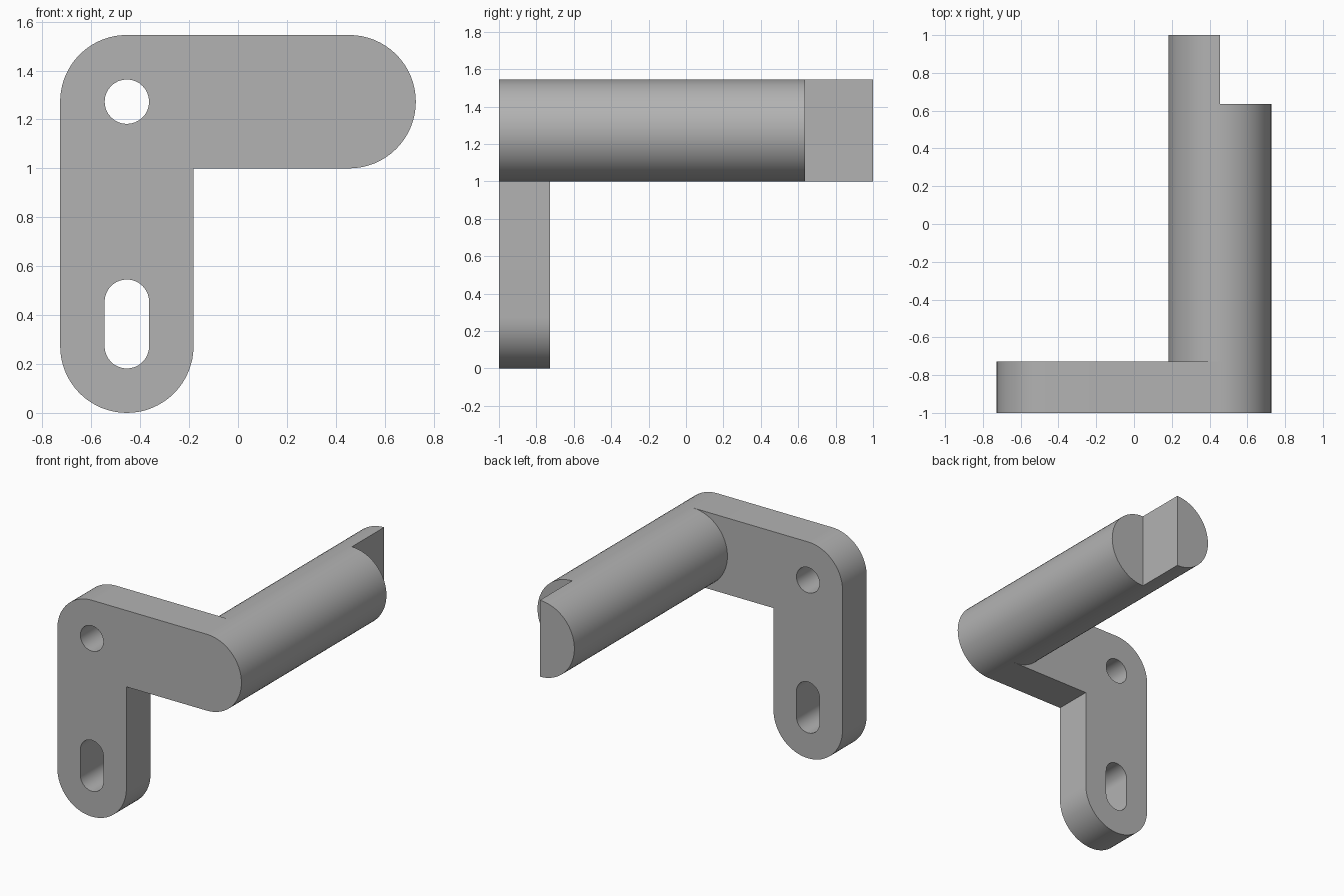
import bpy
import bmesh
from math import cos, sin, radians, pi

cube = bpy.data.objects.get("Cube")
if cube:
    bpy.data.objects.remove(cube, do_unlink=True)

U = 1 / 11                      # design module
R = 3 * U                       # rounded end radius
HOLE = U                        # hole radius
LEFT, RIGHT = -5 * U, 5 * U     # centre lines of leg and rod
LOW, HIGH = R, 14 * U           # centre heights of leg end and arm
BACK = -1 + R                   # rear face of the plate

grey = bpy.data.materials.new("plain grey")
grey.use_nodes = True
colour = (0.45, 0.45, 0.45, 1)
grey.diffuse_color = colour
grey.node_tree.nodes["Principled BSDF"].inputs["Base Color"].default_value = colour


def arc(cx, cz, r, start, end, steps=32):
    angles = [radians(start + (end - start) * i / steps) for i in range(steps + 1)]
    return [(cx + r * cos(a), cz + r * sin(a)) for a in angles]


def finish(obj):
    obj.data.materials.clear()
    obj.data.materials.append(grey)
    bpy.ops.object.select_all(action='DESELECT')
    obj.select_set(True)
    bpy.context.view_layer.objects.active = obj
    bpy.ops.object.shade_smooth_by_angle(angle=radians(30))


# L-shaped plate: outline, round hole and slot
outline = (arc(LEFT, LOW, R, 180, 360) + [(LEFT + R, HIGH - R)]
           + arc(RIGHT, HIGH, R, -90, 90) + arc(LEFT, HIGH, R, 90, 180))
round_hole = arc(LEFT, HIGH, HOLE, 0, 360)[:-1]
slot = arc(LEFT, LOW, HOLE, 180, 360) + arc(LEFT, LOW + 2 * U, HOLE, 0, 180)

curve = bpy.data.curves.new("plate_profile", 'CURVE')
curve.dimensions = '2D'
curve.fill_mode = 'BOTH'
curve.extrude = R / 2
for loop in (outline, round_hole, slot):
    spline = curve.splines.new('POLY')
    spline.points.add(len(loop) - 1)
    for point, (x, z) in zip(spline.points, loop):
        point.co = (x, z, 0, 1)
    spline.use_cyclic_u = True

plate = bpy.data.objects.new("mounting_plate", curve)
bpy.context.collection.objects.link(plate)
plate.rotation_euler.x = pi / 2
plate.location.y = -1 + R / 2
bpy.ops.object.select_all(action='DESELECT')
plate.select_set(True)
bpy.context.view_layer.objects.active = plate
bpy.ops.object.convert(target='MESH')
plate = bpy.context.view_layer.objects.active

bm = bmesh.new()
bm.from_mesh(plate.data)
bmesh.ops.remove_doubles(bm, verts=bm.verts, dist=1e-5)
bmesh.ops.recalc_face_normals(bm, faces=bm.faces)
bm.to_mesh(plate.data)
bm.free()
finish(plate)

# Rod: two half discs extruded together, then the inner half carried on
bm = bmesh.new()
ring = [bm.verts.new((x, BACK, z)) for x, z in arc(RIGHT, HIGH, R, -90, 270, 64)[:-1]]
outer = bm.faces.new(ring[:33])
inner = bm.faces.new(ring[32:] + ring[:1])


def extrude(faces, length):
    new = bmesh.ops.extrude_face_region(bm, geom=faces)["geom"]
    verts = [g for g in new if isinstance(g, bmesh.types.BMVert)]
    bmesh.ops.translate(bm, verts=verts, vec=(0, length, 0))
    return [g for g in new if isinstance(g, bmesh.types.BMFace)]


caps = extrude([outer, inner], 1 - 4 * U - BACK)
extrude([min(caps, key=lambda f: f.calc_center_median().x)], 4 * U)
bmesh.ops.recalc_face_normals(bm, faces=bm.faces)
mesh = bpy.data.meshes.new("notched_rod")
bm.to_mesh(mesh)
bm.free()
rod = bpy.data.objects.new("notched_rod", mesh)
bpy.context.collection.objects.link(rod)
finish(rod)
